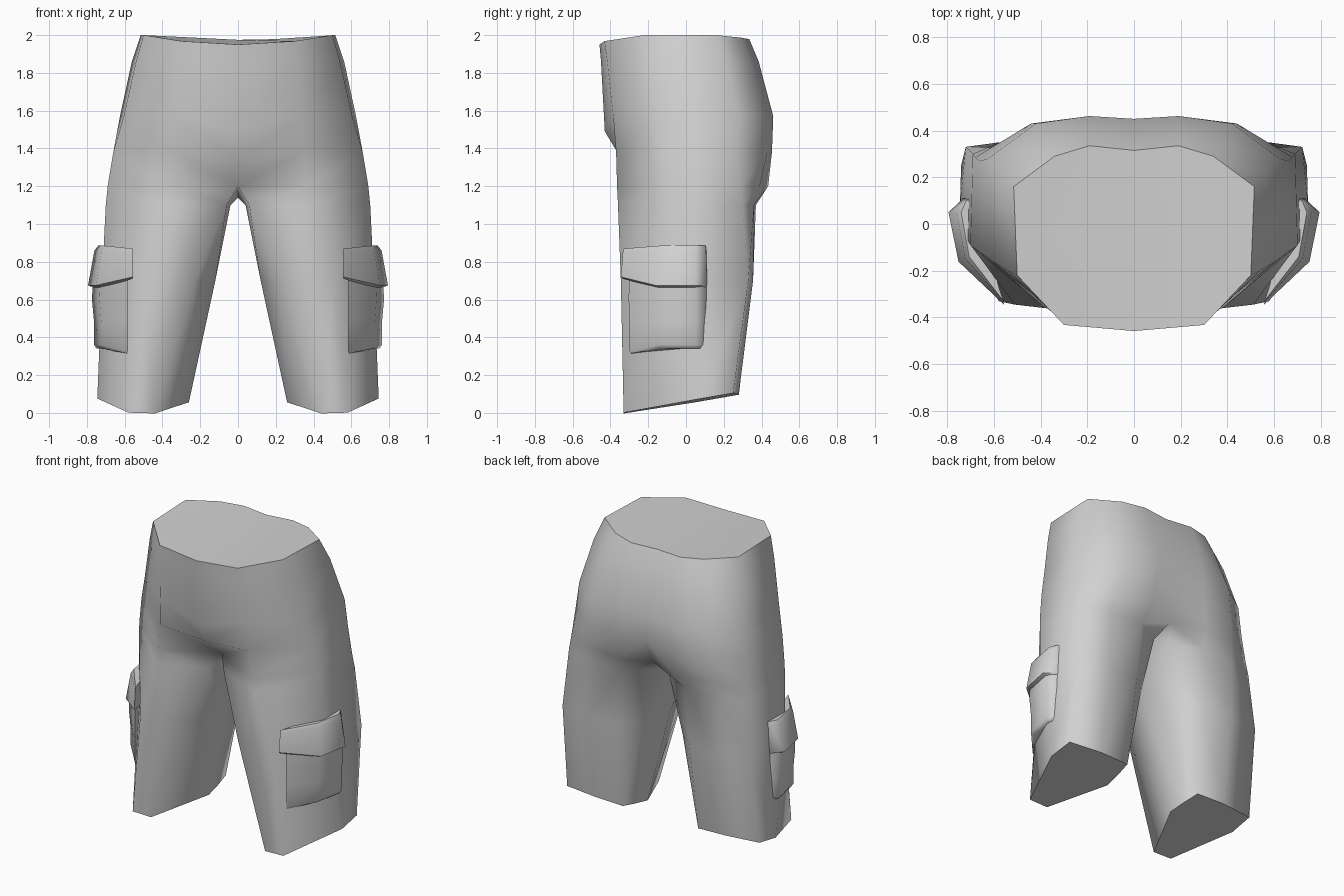
import bpy, bmesh, math
from mathutils import Vector

cube = bpy.data.objects.get("Cube")
if cube:
    bpy.data.objects.remove(cube, do_unlink=True)

# One plain cloth colour
cloth = bpy.data.materials.new("grey_cloth")
cloth.use_nodes = True
cloth.diffuse_color = (0.64, 0.64, 0.64, 1)
cloth.node_tree.nodes["Principled BSDF"].inputs["Base Color"].default_value = (0.64, 0.64, 0.64, 1)


def finish(bm, name, angle):
    """Turn a bmesh into a shaded object with the cloth material."""
    bmesh.ops.remove_doubles(bm, verts=bm.verts, dist=0.0005)
    bmesh.ops.recalc_face_normals(bm, faces=bm.faces)
    mesh = bpy.data.meshes.new(name)
    bm.to_mesh(mesh)
    bm.free()
    mesh.materials.append(cloth)
    obj = bpy.data.objects.new(name, mesh)
    bpy.context.collection.objects.link(obj)
    bpy.ops.object.select_all(action='DESELECT')
    obj.select_set(True)
    bpy.context.view_layer.objects.active = obj
    bpy.ops.object.shade_smooth_by_angle(angle=math.radians(angle), keep_sharp_edges=True)


def bridge(bm, low, high, closed):
    """Join two rows of vertices with quads."""
    count = len(low)
    for i in range(count if closed else count - 1):
        j = (i + 1) % count
        bm.faces.new((low[i], low[j], high[j], high[i]))


def sharp_cap(bm, ring):
    """Close a ring and keep its rim crisp, except along the middle seam."""
    for edge in bm.faces.new(ring).edges:
        edge.smooth = all(abs(v.co.x) < .001 for v in edge.verts)


# Half outlines of the hips, from front centre round the side to back centre
hip_heights = [1.98, 1.86, 1.57, 1.38]
hip_outlines = [
    [(0, -.458), (.3, -.432), (.5, -.22), (.515, .16), (.34, .29), (.19, .335), (0, .315)],
    [(0, -.45), (.31, -.417), (.54, -.2), (.562, .21), (.37, .34), (.19, .385), (0, .365)],
    [(0, -.43), (.33, -.385), (.605, -.16), (.625, .28), (.42, .43), (.19, .462), (0, .45)],
    [(0, -.34), (.34, -.37), (.66, -.12), (.66, .27), (.44, .43), (.2, .455), (0, .435)],
]
# Full outlines of one leg, with the inner thigh as the last point
leg_heights = [1.2, 1.1, .7, .06]
leg_outlines = [
    [(0, -.18), (.36, -.365), (.69, -.1), (.68, .285), (.48, .39), (.23, .435), (0, .35), (0, .05)],
    [(.06, -.24), (.38, -.36), (.7, -.09), (.69, .3), (.5, .36), (.25, .37), (.06, .27), (.04, 0)],
    [(.23, -.325), (.51, -.345), (.72, -.06), (.72, .33), (.5, .355), (.27, .35), (.15, .25), (.12, 0)],
    [(.44, -.33), (.58, -.33), (.745, .08), (.74, .25), (.5, .28), (.29, .28), (.27, .16), (.26, .05)],
]


def waist_z(x, y):
    rise = min(1, (x / .5) ** 2)
    return 1.95 + .05 * rise + (.025 * (1 - rise) if y > 0 else 0)


def hem_z(x, y):
    return .055 + .17 * y + .03 * (x - .5)


bm = bmesh.new()
for side in (1, -1):
    hips = []
    for level, (z, outline) in enumerate(zip(hip_heights, hip_outlines)):
        hips.append([bm.verts.new((side * x, y, waist_z(x, y) if level == 0 else z)) for x, y in outline])
    legs = []
    for level, (z, outline) in enumerate(zip(leg_heights, leg_outlines)):
        legs.append([bm.verts.new((side * x, y, hem_z(x, y) if level == 3 else z)) for x, y in outline])
    # Fly drops lower at the centre, crotch sags below the leg tops
    hips[2][0].co.z = 1.49
    hips[3][0].co.z = 1.34
    legs[0][7].co.z = 1.14
    hips.append(legs[0][:7])
    for high, low in zip(hips, hips[1:]):
        bridge(bm, low, high, False)
    for high, low in zip(legs, legs[1:]):
        bridge(bm, low, high, True)
    # Closed waist and hem
    sharp_cap(bm, hips[0])
    sharp_cap(bm, legs[-1])
finish(bm, "shorts", 100)

# Outer pocket columns: place on the leg, outward direction and share of the padding
columns = [((.695, -.135), (.85, -.4), 1), ((.728, .05), (1, 0), 1), ((.715, .1), (.6, .4), .4)]


def pocket_panel(name, side, front, rows):
    """Padded panel wrapped round the outer leg; rows are (height, padding, front lift)."""
    bm = bmesh.new()
    grid = []
    for z, padding, lift in rows:
        row = []
        for i, (place, out, share) in enumerate([(front, (-.1, -.6), .5)] + columns):
            spot = Vector(place) + Vector(out) * padding * share
            row.append(bm.verts.new((side * spot.x, spot.y, z + (lift if i == 0 else 0))))
        # Ends run back into the leg
        inner = bm.verts.new((side * (front[0] + .02), front[1] + .06, row[0].co.z))
        back = bm.verts.new((side * .66, row[-1].co.y + .01, row[-1].co.z))
        grid.append([inner] + row + [back])
    for high, low in zip(grid, grid[1:]):
        bridge(bm, low, high, True)
    bm.faces.new(grid[0])
    bm.faces.new(grid[-1])
    finish(bm, name, 55)


for side, label in ((1, "left"), (-1, "right")):
    pocket_panel(label + "_pocket_flap", side, (.56, -.325),
                 [(.885, .012, -.015), (.86, .032, -.01), (.675, .066, .045), (.66, .03, .05)])
    pocket_panel(label + "_pocket_bag", side, (.585, -.29),
                 [(.72, .04, 0), (.6, .045, 0), (.48, .034, 0), (.36, .034, -.03), (.34, .02, -.025)])
